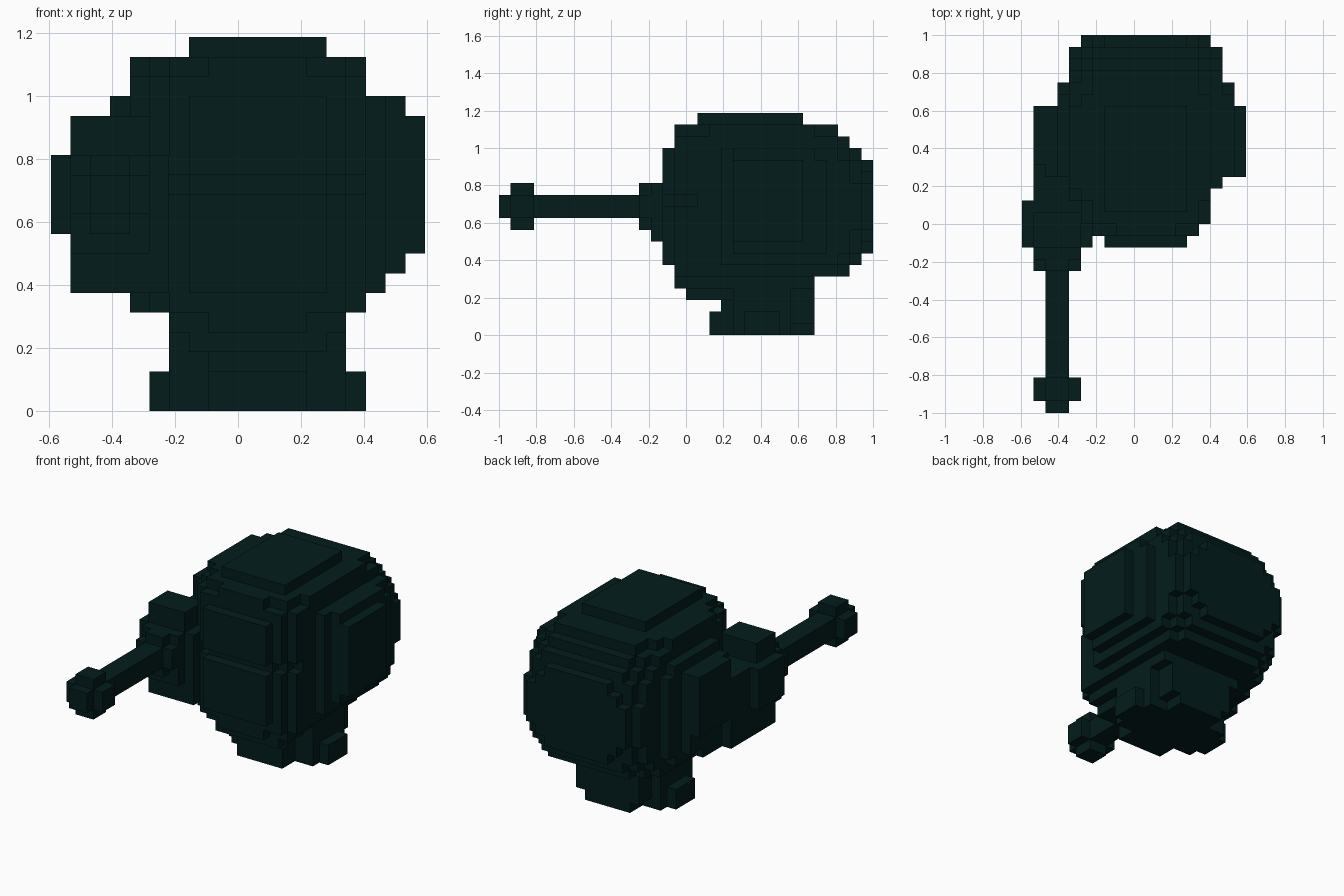
import bpy, bmesh
from mathutils import Vector

if "Cube" in bpy.data.objects:
    bpy.data.objects.remove(bpy.data.objects["Cube"], do_unlink=True)

V = 1 / 16                                   # size of one block
ORIGIN = Vector((-9.5, -16, 0))              # grid corner, in blocks

mat = bpy.data.materials.new("dark teal")
mat.use_nodes = True
color = (0.001, 0.012, 0.012, 1)
mat.diffuse_color = color
mat.node_tree.nodes["Principled BSDF"].inputs["Base Color"].default_value = color


def box(x0, x1, y0, y1, z0, z1):
    """All grid cells of a block."""
    return {(x, y, z) for x in range(x0, x1) for y in range(y0, y1) for z in range(z0, z1)}


def build(name, cells):
    """Skin a set of grid cells with flat outer faces."""
    bm = bmesh.new()
    for c in cells:
        for axis in range(3):
            for side in (0, 1):
                n = list(c)
                n[axis] += 2 * side - 1
                if tuple(n) in cells:
                    continue
                u, w = (axis + 1) % 3, (axis + 2) % 3
                corners = [(0, 0), (1, 0), (1, 1), (0, 1)]
                if not side:
                    corners.reverse()
                verts = []
                for a, b in corners:
                    p = Vector(c)
                    p[axis] += side
                    p[u] += a
                    p[w] += b
                    verts.append(bm.verts.new((p + ORIGIN) * V))
                bm.faces.new(verts)
    bmesh.ops.remove_doubles(bm, verts=bm.verts[:], dist=V / 100)
    bmesh.ops.dissolve_limit(bm, angle_limit=0.01, verts=bm.verts[:], edges=bm.edges[:])
    mesh = bpy.data.meshes.new(name)
    bm.to_mesh(mesh)
    bm.free()
    mesh.materials.append(mat)
    obj = bpy.data.objects.new(name, mesh)
    bpy.context.scene.collection.objects.link(obj)


# Rounded body: x and y extent of each layer, from the bottom up
layers = {3: (7, 14, 16, 27), 4: (6, 15, 15, 27), 5: (4, 16, 15, 30),
          6: (2, 17, 14, 31), 7: (2, 18, 14, 32), 15: (3, 18, 14, 31),
          16: (4, 16, 15, 30), 17: (4, 16, 15, 29), 18: (7, 14, 17, 26)}
for z in range(8, 15):
    layers[z] = (2, 19, 14, 32)

# Plan outline: x extent from each y row on
plan = {14: (7, 14), 15: (6, 15), 16: (5, 16), 18: (4, 16), 19: (4, 17),
        20: (2, 19), 26: (3, 18), 28: (4, 17), 31: (5, 16)}


def in_body(x, y, z):
    a, b, c, d = layers[z]
    if not (a <= x < b and c <= y < d):
        return False
    lo, hi = plan[max(k for k in plan if k <= y)]
    if not lo <= x < hi:
        return False
    # Ellipsoid trims the corners above the flat underside
    offset = Vector((x - 10, (y - 22) * 0.85, (z - 10.5) * 1.02))
    return z == 3 or offset.length < 9.3


body = {c for c in box(0, 19, 14, 32, 3, 19) if in_body(*c)}

# Thin groove around the front
groove = {(x, y, z) for x, y, z in body if z == 11 and y < 17 and x > 5
          and ((x, y - 1, z) not in body or (x + 1, y, z) not in body)}
build("body", body - groove)

# Side panel behind the arm
build("side_panel", box(1, 4, 21, 26, 9, 15))

# Stand with toe and side knobs
build("stand", box(8, 13, 19, 27, 0, 5) | box(6, 15, 20, 25, 0, 5)
      | box(7, 14, 25, 27, 1, 5) | box(8, 13, 18, 19, 0, 2)
      | box(5, 16, 21, 24, 0, 2))

# Arm block beside the body, with a raised sight
build("arm", box(1, 6, 14, 21, 6, 13) | box(0, 5, 14, 18, 9, 13)
      | box(1, 5, 13, 14, 8, 13) | box(1, 5, 14, 17, 13, 15))


def collar(y0, y1):
    """Plus-shaped ring around the barrel."""
    return box(1, 5, y0, y1, 10, 12) | box(2, 4, y0, y1, 9, 13)


# Long barrel with its collars
build("barrel", box(2, 4, 0, 13, 10, 12) | collar(1, 3) | collar(12, 13))
